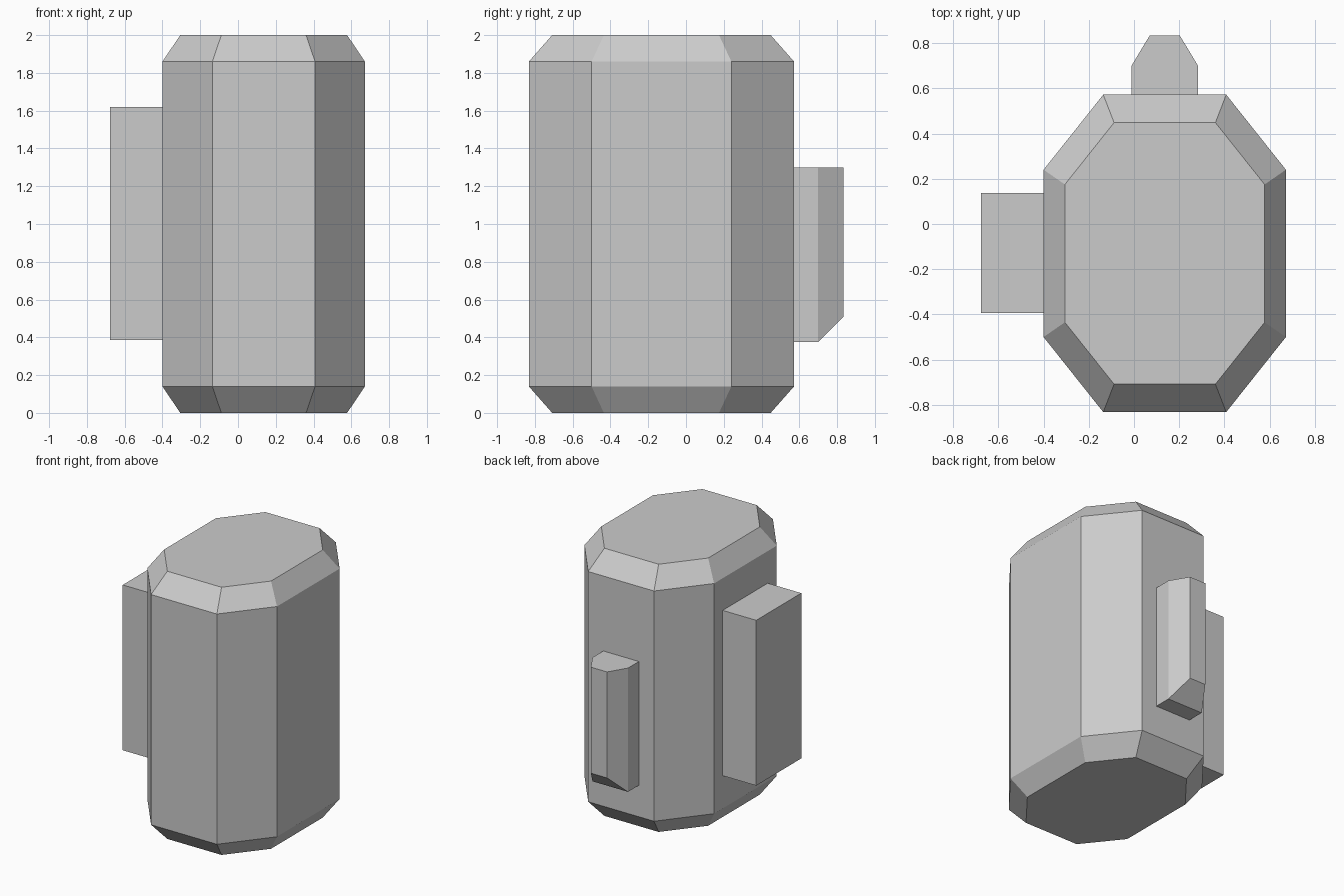
import bpy, bmesh

if "Cube" in bpy.data.objects:
    bpy.data.objects.remove(bpy.data.objects["Cube"])

CX, CY = 0.136, -0.13   # centre of the body


def loft(name, rings):
    """Skin a list of equal-length point rings and cap both ends."""
    bm = bmesh.new()
    loops = [[bm.verts.new(p) for p in ring] for ring in rings]
    for a, b in zip(loops, loops[1:]):
        for i in range(len(a)):
            j = (i + 1) % len(a)
            bm.faces.new((a[i], a[j], b[j], b[i]))
    bm.faces.new(loops[0][::-1])
    bm.faces.new(loops[-1])
    bmesh.ops.recalc_face_normals(bm, faces=bm.faces)
    mesh = bpy.data.meshes.new(name)
    bm.to_mesh(mesh)
    bm.free()
    obj = bpy.data.objects.new(name, mesh)
    bpy.context.collection.objects.link(obj)
    return obj


def octagon(z, s):
    """Stretched octagon around the body centre."""
    quarter = [(0.536, 0.37), (0.272, 0.702)]
    pts = quarter + [(-x, y) for x, y in quarter[::-1]]
    pts += [(-x, -y) for x, y in pts]
    return [(CX + x * s, CY + y * s, z) for x, y in pts]


# Eight-sided body with bevelled top and bottom rims
loft("body", [octagon(0, 0.824), octagon(0.14, 1),
              octagon(1.86, 1), octagon(2, 0.824)])

# Plain block on the left side
block = [(-0.677, -0.394), (-0.39, -0.394), (-0.39, 0.138), (-0.677, 0.138)]
loft("side_block", [[(x, y, z) for x, y in block] for z in (0.385, 1.62)])

# Tapered rear grip: rings of (y, half width, bottom z), flat on top
grip = [(0.56, 0.147, 0.375), (0.70, 0.147, 0.375), (0.833, 0.067, 0.508)]
loft("rear_grip", [[(CX - w, y, z), (CX + w, y, z), (CX + w, y, 1.30), (CX - w, y, 1.30)]
                   for y, w, z in grip])
